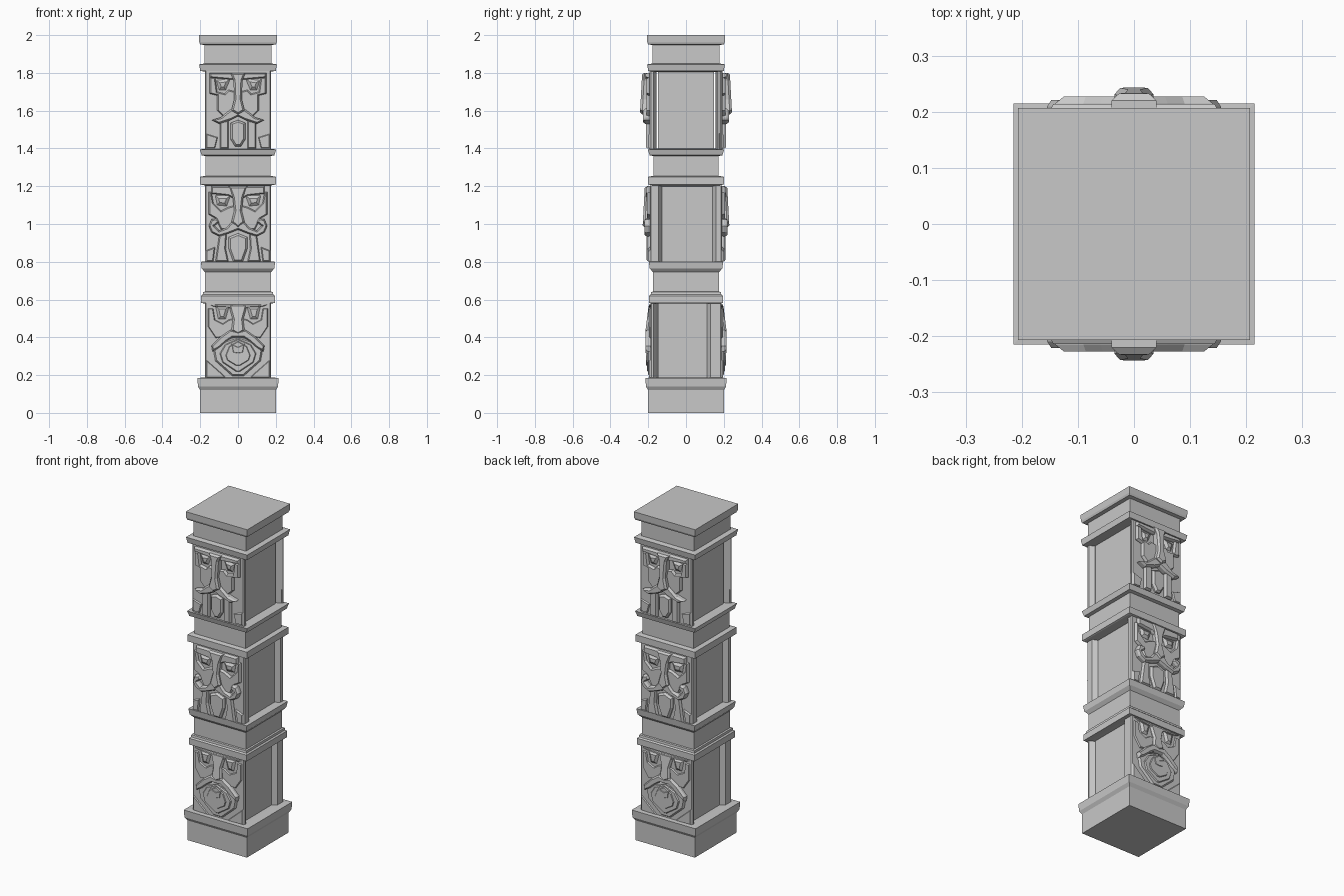
import bpy
import bmesh
from math import pi
from mathutils import Vector

if "Cube" in bpy.data.objects:
    bpy.data.objects.remove(bpy.data.objects["Cube"])

stone = bpy.data.materials.new("grey_stone")
stone.use_nodes = True
GREY = (0.58, 0.58, 0.58, 1)
stone.diffuse_color = GREY
stone.node_tree.nodes["Principled BSDF"].inputs["Base Color"].default_value = GREY


def finish(name, bm):
    bmesh.ops.recalc_face_normals(bm, faces=bm.faces)
    mesh = bpy.data.meshes.new(name)
    bm.to_mesh(mesh)
    bm.free()
    mesh.materials.append(stone)
    obj = bpy.data.objects.new(name, mesh)
    bpy.context.collection.objects.link(obj)
    return obj


def add_back_twin(obj):
    """Repeat a front part on the back by half a turn."""
    twin = obj.copy()
    twin.name = obj.name + "_back"
    twin.rotation_euler.z = pi
    bpy.context.collection.objects.link(twin)


def loft(bm, rings):
    """Join matching rings of points and cap both ends."""
    rings = [[bm.verts.new(p) for p in ring] for ring in rings]
    n = len(rings[0])
    for low, high in zip(rings, rings[1:]):
        for i in range(n):
            j = (i + 1) % n
            bm.faces.new((low[i], low[j], high[j], high[i]))
    bm.faces.new(rings[0])
    bm.faces.new(rings[-1])


def square_tier(name, profile):
    """Square moulding from (half width, height) pairs."""
    bm = bmesh.new()
    loft(bm, [[(-h, -h, z), (h, -h, z), (h, h, z), (-h, h, z)] for h, z in profile])
    finish(name, bm)


def face_panel(name, z0, z1, left, right, face):
    """Slab wider than the core, with undercut edges at separate depths per side."""
    outline = [(-CORE, -right), (-.175, -right - .018), (-.175, .006 - face),
               (-.169, -face), (.169, -face), (.175, .006 - face),
               (.175, -left - .018), (CORE, -left)]
    bm = bmesh.new()
    loft(bm, [[(x, y, z) for x, y in outline] for z in (z0, z1)])
    add_back_twin(finish(name, bm))


def inset(pts, amount):
    """Shrink a counterclockwise outline evenly, keeping its corners mitred."""
    out = []
    for i, p in enumerate(pts):
        a = (p - pts[i - 1]).normalized()
        b = (pts[(i + 1) % len(pts)] - p).normalized()
        na, nb = Vector((-a.y, a.x)), Vector((-b.y, b.x))
        out.append(p + (na + nb) * amount / max(1 + na.dot(nb), 0.4))
    return out


def relief(name, base, pts, depth, bevel=0.6, lean=0.0):
    """Carved plate on front and back. Outline is the +x half, in hundredths.
    Outlines that start and end on the centre are closed over it, others are paired."""
    half = [Vector(p) for p in pts]
    flip = [Vector((-p.x, p.y)) for p in reversed(half)]
    if half[0].x == 0 and half[-1].x == 0:
        outlines = [half + flip[1:-1]]
    else:
        outlines = [half, flip]
    low = min(p.y for p in half)
    tall = max(p.y for p in half) - low
    bm = bmesh.new()
    for line in outlines:
        if sum(line[i - 1].cross(p) for i, p in enumerate(line)) < 0:
            line = line[::-1]

        def layer(points, d, tilt):
            return [(p.x / 100, -d + tilt * (p.y - low) / tall, base + p.y / 100)
                    for p in points]
        loft(bm, [layer(line, .175, 0), layer(line, depth - .012, lean),
                  layer(inset(line, bevel), depth, lean)])
    add_back_twin(finish(name, bm))


# Plinth, collars, necks and cap
square_tier("plinth", [(.2, 0), (.2, .12), (.212, .14), (.215, .185), (.17, .188)])
square_tier("lower_neck", [(.17, .578), (.195, .582), (.195, .62), (.187, .627),
                           (.185, .64), (.175, .642), (.175, .745), (.192, .765),
                           (.197, .8), (.14, .803)])
square_tier("middle_neck", [(.14, 1.198), (.192, 1.207), (.2, 1.21), (.2, 1.25),
                            (.173, 1.255), (.173, 1.36), (.193, 1.364),
                            (.202, 1.395), (.14, 1.4)])
square_tier("upper_neck", [(.14, 1.803), (.2, 1.81), (.206, 1.845), (.177, 1.85),
                           (.177, 1.948), (.2, 1.95), (.205, 1.962), (.207, 2)])

# Core blocks and the undercut panels that carry the faces
CORE = .148
for name, z0, z1, left, right, face in (("lower", .18, .585, .155, .112, .188),
                                        ("middle", .795, 1.205, .127, .14, .19),
                                        ("upper", 1.395, 1.81, .155, .165, .192)):
    square_tier(name + "_core", [(CORE, z0), (CORE, z1)])
    face_panel(name + "_panel", z0, z1, left, right, face)

# Upper face: stepped cheeks, long moustache and straight beard
Z = 1.4
relief("upper_brow", Z, [(0, 40), (15, 40), (15, 37.5), (4, 36.5), (0, 36.5)], .214)
relief("upper_cheek", Z, [(1, 30), (5, 31), (7, 29), (11, 30), (12, 37.5), (15, 37.5),
                          (15, 29), (11, 28), (11, 20), (8, 17), (1, 18)], .21)
relief("upper_eye", Z, [(4, 37), (11.5, 36), (10, 31), (6.5, 31)], .204, 1.5)
relief("upper_nose", Z, [(0, 40), (4, 40), (2.4, 36), (2, 26), (3.5, 20), (0, 18)],
       .244, .9, .012)
relief("upper_moustache", Z, [(0, 21), (2, 22), (6, 19), (9, 16.5), (14, 15),
                              (10, 13), (4, 15), (0, 17)], .227, .8)
relief("upper_mouth_beard", Z, [(0, 15), (4, 13.5), (4, 5), (1.5, 1), (0, 1)], .213, 1)
relief("upper_beard_strand", Z, [(5, 15), (9.5, 14), (9.5, 0), (5, 0)], .213)
relief("upper_shoulder", Z, [(10.5, 6), (17, 8), (17, 0), (12, 0)], .2)

# Middle face: flared nose, curled moustache and split beard
Z = .8
relief("middle_brow", Z, [(0, 40), (14, 40), (14, 36), (5, 35), (0, 32)], .211)
relief("middle_cheek", Z, [(1, 30), (5, 29), (9, 27), (13, 31), (14, 37), (15.5, 37),
                           (15.5, 25), (12, 23), (9, 17), (1, 17)], .206)
relief("middle_eye", Z, [(4, 35), (12, 35), (11, 30), (6, 29.5)], .203, 1.5)
relief("middle_nose", Z, [(0, 40), (5, 40), (2.8, 34), (2, 27), (3.5, 21), (0, 18)],
       .23, .9, .012)
relief("middle_moustache", Z, [(0, 19.5), (3, 21.5), (6, 18), (10, 16.5), (12.5, 19),
                               (10, 21), (11, 23), (14, 22.5), (15.5, 19), (14, 15.5),
                               (10, 13.5), (5, 15), (0, 17)], .221, .7)
relief("middle_mouth_beard", Z, [(0, 15), (5, 13), (5, 7), (2.5, 0), (0, 0)], .208, 1)
relief("middle_beard_strand", Z, [(6, 15), (10, 14), (12, 0), (5, 0), (6.5, 7)], .207)
relief("middle_shoulder", Z, [(12, 8), (17, 6), (17, 0), (13, 0)], .2)

# Lower face: arched moustache and nested pointed beard
Z = .185
relief("lower_brow", Z, [(0, 39), (16, 39), (13, 37.5), (5, 37), (0, 33)], .195)
relief("lower_cheek", Z, [(1, 32), (5, 31), (8, 29), (12, 31), (13, 37), (16, 37),
                          (16, 27), (12, 21), (1, 22)], .196)
relief("lower_eye", Z, [(4.5, 38), (12, 38), (10.5, 31), (6.5, 31)], .199, 1.5)
relief("lower_nose", Z, [(0, 39), (5, 39), (2.8, 31), (3.5, 25), (0, 23)],
       .217, .9, .02)
relief("lower_moustache", Z, [(0, 24.5), (4, 25.5), (9, 22), (14, 17), (13.5, 14),
                              (10, 16), (6, 19.5), (3, 21.5), (0, 21.5)], .214, .7)
relief("lower_outer_beard", Z, [(0, 22), (9, 19), (13, 14.5), (12, 9), (3, 1), (0, 1)],
       .2, .8)
relief("lower_middle_beard", Z, [(0, 21), (7, 18), (10, 13), (8.5, 8), (1, 3), (0, 3)],
       .207, .8)
relief("lower_inner_beard", Z, [(0, 20), (5, 17), (7, 12), (6, 9), (1, 6), (0, 6)],
       .212, .8)
relief("lower_lip", Z, [(0, 17), (4, 18.5), (3, 13), (0, 12.5)], .215, .8)
relief("lower_shoulder", Z, [(9, 3), (17, 10), (17, 0), (6, 0)], .195)
